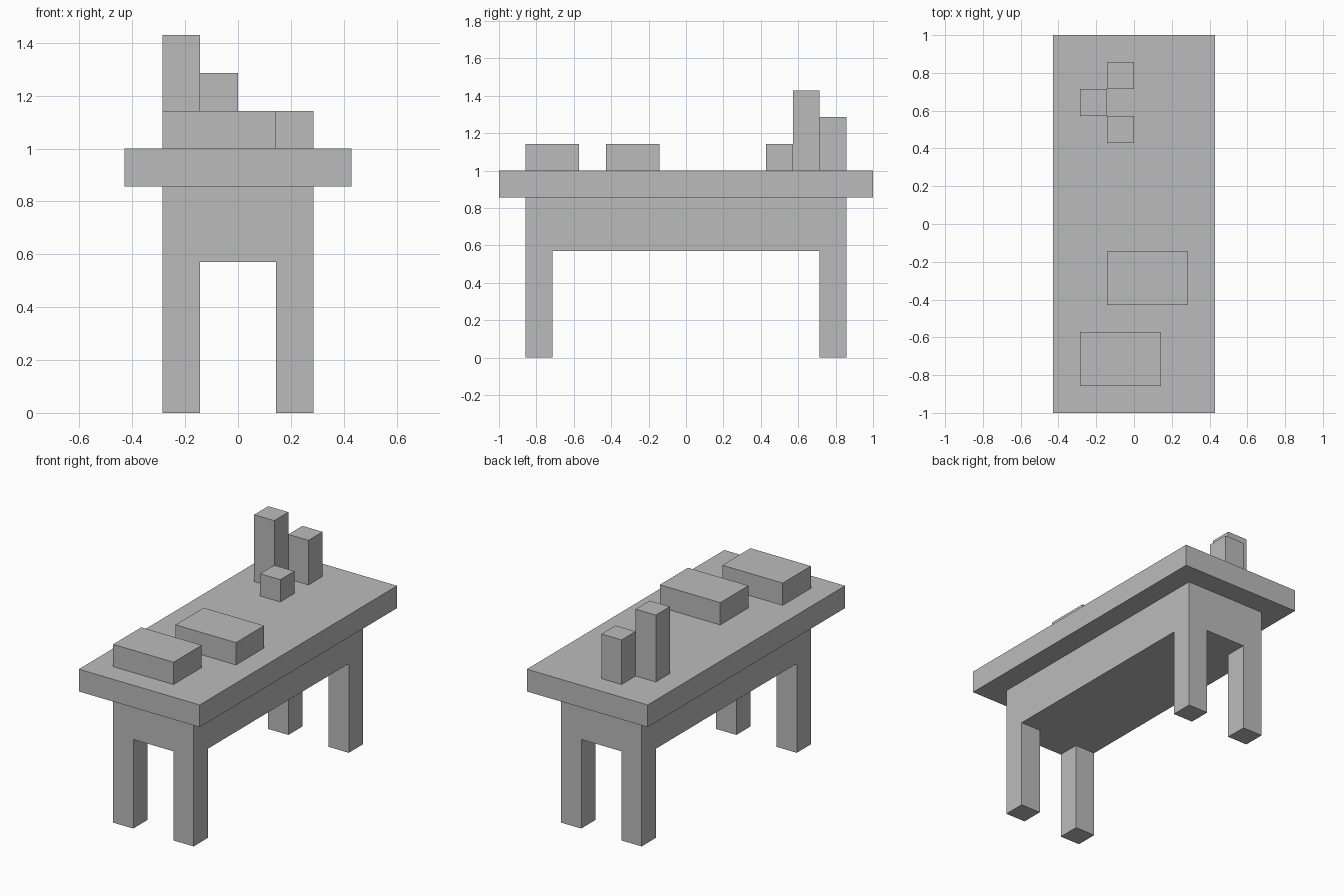
import bpy
import bmesh
from mathutils import Vector

cube = bpy.data.objects.get("Cube")
if cube:
    bpy.data.objects.remove(cube, do_unlink=True)

U = 1 / 7  # module that every block is a multiple of

grey = bpy.data.materials.new("plain grey")
grey.use_nodes = True
grey.diffuse_color = (0.5, 0.5, 0.5, 1)
grey.node_tree.nodes["Principled BSDF"].inputs["Base Color"].default_value = grey.diffuse_color


def block(name, low, high):
    """Add a flat-sided box between two corners given in modules."""
    low, high = Vector(low) * U, Vector(high) * U
    bm = bmesh.new()
    bmesh.ops.create_cube(bm, size=1)
    bmesh.ops.scale(bm, vec=high - low, verts=bm.verts)
    mesh = bpy.data.meshes.new(name)
    bm.to_mesh(mesh)
    bm.free()
    mesh.materials.append(grey)
    obj = bpy.data.objects.new(name, mesh)
    obj.location = (low + high) / 2
    bpy.context.collection.objects.link(obj)
    return obj


# Table
block("tabletop", (-3, -7, 6), (3, 7, 7))
block("apron", (-2, -6, 4), (2, 6, 6))
for side, x in (("right", -2), ("left", 1)):
    for end, y in (("front", -6), ("back", 5)):
        block(f"{end}_{side}_leg", (x, y, 0), (x + 1, y + 1, 4))

# Books lying on the front half
block("front_book", (-2, -6, 7), (1, -4, 8))
block("middle_book", (-1, -3, 7), (2, -1, 8))

# Upright pieces on the back half
block("short_candle", (-1, 3, 7), (0, 4, 8))
block("tall_candle", (-2, 4, 7), (-1, 5, 10))
block("medium_candle", (-1, 5, 7), (0, 6, 9))
